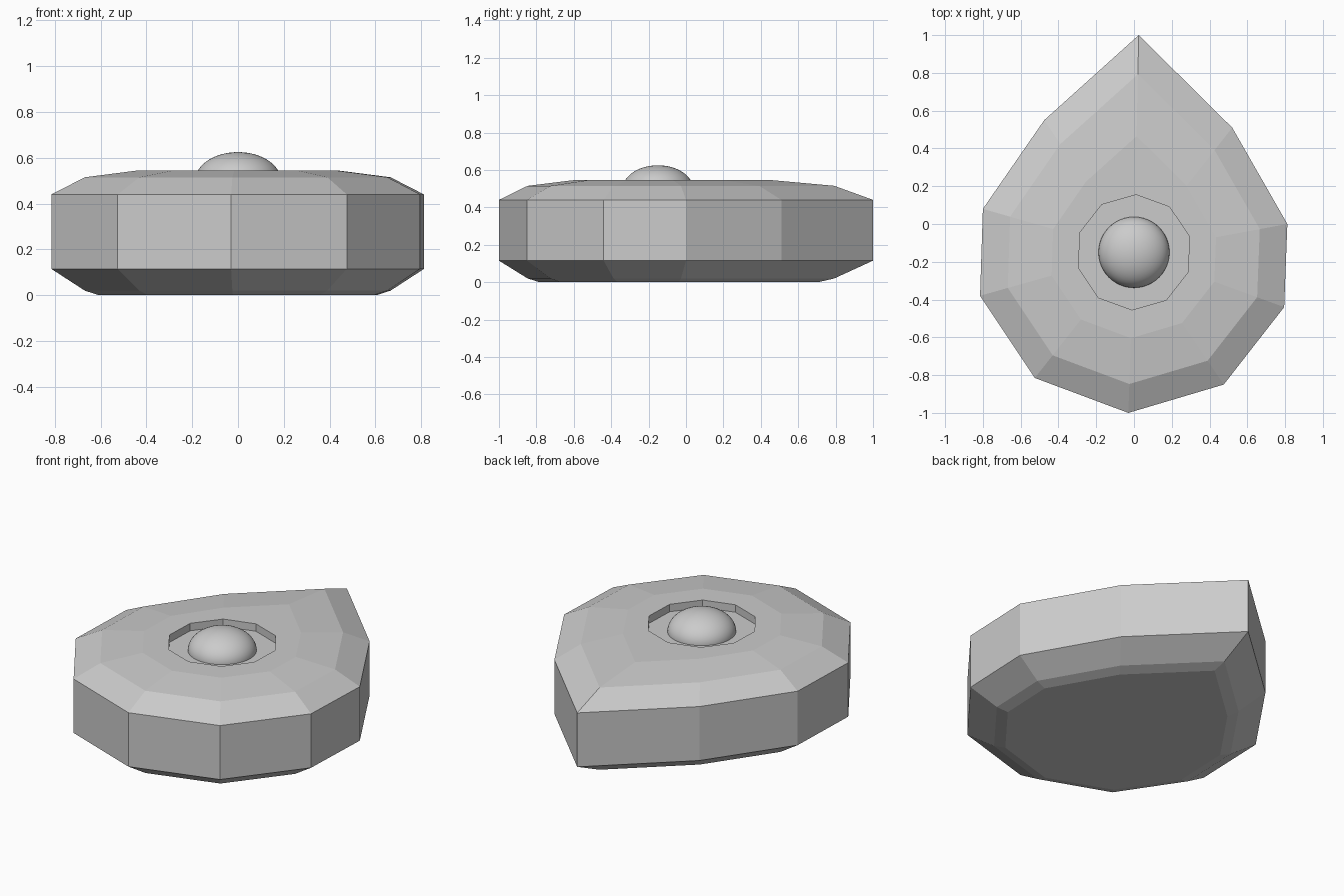
import bpy, bmesh, math

cube = bpy.data.objects.get("Cube")
if cube:
    bpy.data.objects.remove(cube, do_unlink=True)

CENTRE_Y = -0.15
SIDES = 10

grey = bpy.data.materials.new("light_grey")
grey.use_nodes = True
grey.diffuse_color = (0.6, 0.6, 0.6, 1)
grey.node_tree.nodes["Principled BSDF"].inputs["Base Color"].default_value = (0.6, 0.6, 0.6, 1)


def finish(name, bm):
    bmesh.ops.recalc_face_normals(bm, faces=bm.faces)
    mesh = bpy.data.meshes.new(name)
    bm.to_mesh(mesh)
    bm.free()
    mesh.materials.append(grey)
    obj = bpy.data.objects.new(name, mesh)
    bpy.context.collection.objects.link(obj)
    return obj


# Teardrop plan outline, counterclockwise from the pointed tip
outline = [(0.025, 1.0), (-0.475, 0.55), (-0.8, 0.08), (-0.815, -0.38),
           (-0.525, -0.815), (-0.03, -1.0), (0.475, -0.85), (0.795, -0.44),
           (0.812, 0.0), (0.52, 0.51)]


def outline_ring(scale, z):
    return [(x * scale, CENTRE_Y + (y - CENTRE_Y) * scale, z) for x, y in outline]


def socket_ring(radius, z):
    angles = [math.radians(88) + math.tau * i / SIDES for i in range(SIDES)]
    return [(radius * math.cos(a), CENTRE_Y + radius * math.sin(a), z) for a in angles]


# Body: rings lofted from the base up to the socket floor
rings = [outline_ring(0.745, 0.0), outline_ring(0.82, 0.02),
         outline_ring(1.0, 0.115), outline_ring(1.0, 0.44),
         outline_ring(0.82, 0.515), outline_ring(0.535, 0.545),
         socket_ring(0.305, 0.545), socket_ring(0.305, 0.5)]
bm = bmesh.new()
loops = [[bm.verts.new(p) for p in ring] for ring in rings]
for lower, upper in zip(loops, loops[1:]):
    for i in range(SIDES):
        j = (i + 1) % SIDES
        bm.faces.new((lower[i], lower[j], upper[j], upper[i]))
bm.faces.new(loops[0][::-1])
bm.faces.new(loops[-1])
finish("body", bm)

# Flattened ball resting in the socket
bm = bmesh.new()
bmesh.ops.create_uvsphere(bm, u_segments=48, v_segments=24, radius=1)
bmesh.ops.scale(bm, vec=(0.188, 0.188, 0.126), verts=bm.verts)
bmesh.ops.translate(bm, vec=(0, CENTRE_Y, 0.499), verts=bm.verts)
for face in bm.faces:
    face.smooth = True
finish("dome_button", bm)
